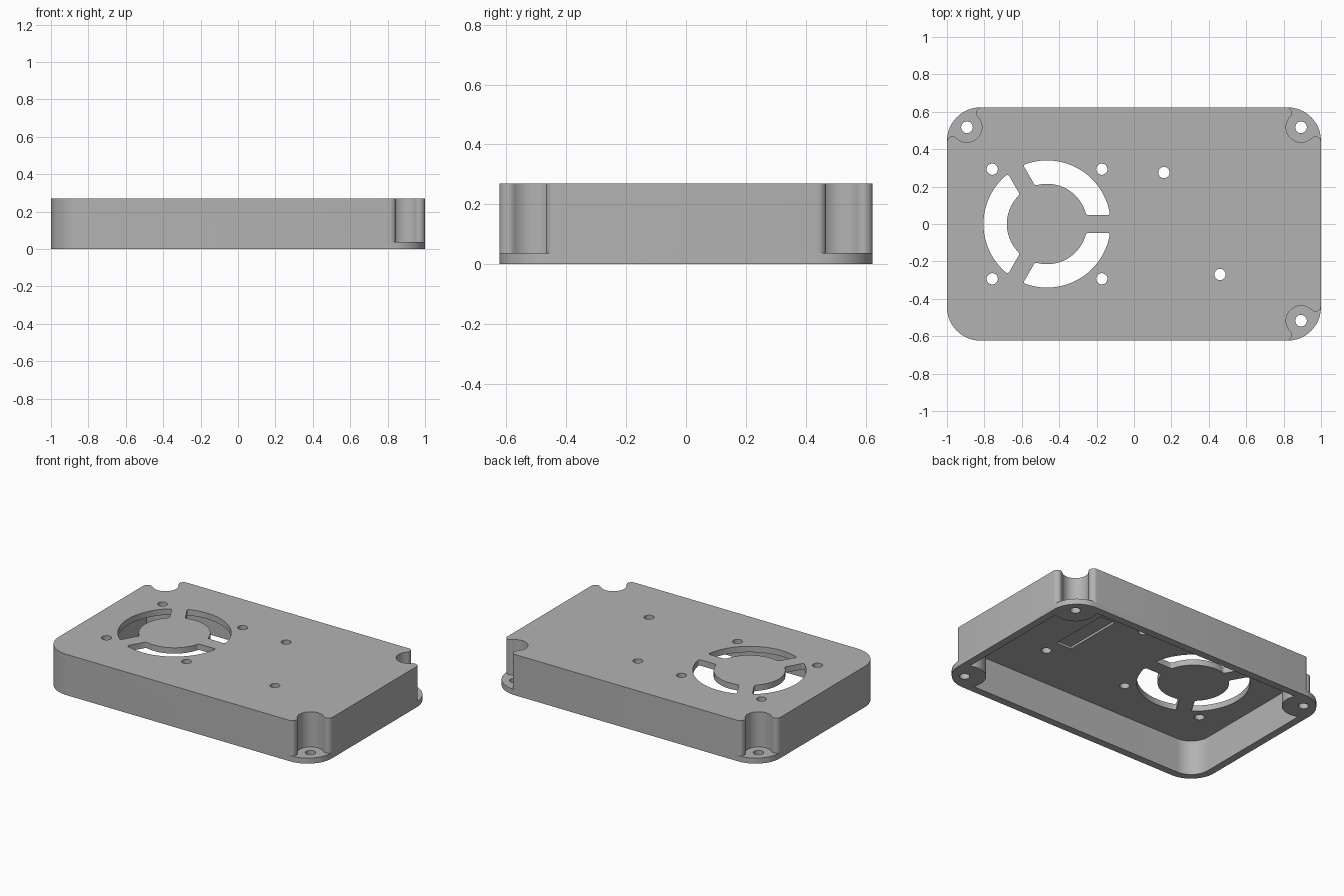
import bpy, bmesh
from math import sin, cos, asin, sqrt, radians, pi, atan2, degrees

if "Cube" in bpy.data.objects:
    bpy.data.objects.remove(bpy.data.objects["Cube"], do_unlink=True)

HX, HY, HEIGHT = 1.0, 0.624, 0.27
CORNER, WALL, CEILING, FLANGE = 0.18, 0.05, 0.231, 0.037
SCREW, NOTCH_R, NOSE_R = 0.107, 0.08, 0.03
NOTCHED = [(1, 1), (-1, 1), (1, -1)]
FAN_X, FAN_OUT, FAN_HUB, SPOKE = -0.465, 0.34, 0.215, 0.047


def arc(cx, cy, r, start, end, n=16):
    """Points along an arc, angles in degrees."""
    return [(cx + r * cos(radians(start + (end - start) * i / n)),
             cy + r * sin(radians(start + (end - start) * i / n))) for i in range(n + 1)]


def place(local, sx, sy):
    """Move corner-local points (distances in from the corner) to a box corner."""
    return [(sx * (HX - u), sy * (HY - v)) for u, v in local]


def outline(corner_shape):
    """Join four corner paths, each running from the y side to the x side, into a loop."""
    loop = []
    for sx, sy in [(1, 1), (1, -1), (-1, -1), (-1, 1)]:
        pts = place(corner_shape(sx, sy), sx, sy)
        loop += pts if sx * sy > 0 else pts[::-1]
    return loop


def prism(bm, pts, z0, z1, rounding=0):
    """Extrude a closed outline; optionally round its sharp upright edges."""
    part = bmesh.new()
    face = part.faces.new([part.verts.new((x, y, z0)) for x, y in pts])
    top = bmesh.ops.extrude_face_region(part, geom=[face])["geom"]
    bmesh.ops.translate(part, vec=(0, 0, z1 - z0),
                        verts=[g for g in top if isinstance(g, bmesh.types.BMVert)])
    bmesh.ops.recalc_face_normals(part, faces=part.faces)
    if rounding:
        edges = [e for e in part.edges
                 if abs(e.verts[0].co.z - e.verts[1].co.z) > 0.01
                 and e.calc_face_angle() > radians(40)]
        bmesh.ops.bevel(part, geom=edges, offset=rounding, segments=4,
                        profile=0.5, affect='EDGES')
    mesh = bpy.data.meshes.new("part")
    part.to_mesh(mesh)
    part.free()
    bm.from_mesh(mesh)
    bpy.data.meshes.remove(mesh)


def make_object(name, bm):
    mesh = bpy.data.meshes.new(name)
    bm.to_mesh(mesh)
    bm.free()
    obj = bpy.data.objects.new(name, mesh)
    bpy.context.collection.objects.link(obj)
    return obj


def cut(target, cutter):
    bpy.context.view_layer.objects.active = target
    mod = target.modifiers.new("cut", 'BOOLEAN')
    mod.operation, mod.solver, mod.object = 'DIFFERENCE', 'EXACT', cutter
    bpy.ops.object.modifier_apply(modifier=mod.name)
    bpy.data.objects.remove(cutter, do_unlink=True)


# Outer block with rounded corners
def outer_corner(sx, sy):
    return arc(CORNER, CORNER, CORNER, 270, 180)


def inner_corner(sx, sy):
    if (sx, sy) not in NOTCHED:
        return arc(CORNER, CORNER, CORNER - WALL, 270, 180)
    r = NOTCH_R + WALL
    a = degrees(asin((SCREW - WALL) / r))
    return arc(SCREW, SCREW, r, -a, 90 + a, 24)


bm = bmesh.new()
prism(bm, outline(outer_corner), 0, HEIGHT)
case = make_object("fan_case", bm)

# Open underside and scooped corners that leave the screw flanges
bm = bmesh.new()
prism(bm, outline(inner_corner), -0.1, CEILING)
nose_u = SCREW + sqrt((NOTCH_R + NOSE_R) ** 2 - (SCREW - NOSE_R) ** 2)
lean = degrees(atan2(SCREW - NOSE_R, SCREW - nose_u))
nose = arc(nose_u, NOSE_R, NOSE_R, 270, lean, 10)
scoop = arc(SCREW, SCREW, NOTCH_R, lean - 180, 270 - lean, 24)
far_nose = [(v, u) for u, v in reversed(nose)]
notch = nose + scoop[1:-1] + far_nose + [(-0.1, nose_u), (-0.1, -0.1), (nose_u, -0.1)]
for sx, sy in NOTCHED:
    prism(bm, place(notch, sx, sy), FLANGE, HEIGHT + 0.1)
cut(case, make_object("cavity_cutter", bm))

# Screw holes, fan vents and the shallow pocket under the lid
bm = bmesh.new()
for sx, sy in NOTCHED:
    x, y = place([(SCREW, SCREW)], sx, sy)[0]
    prism(bm, arc(x, y, 0.031, 0, 360, 32)[:-1], -0.1, 0.1)
lid_holes = [(FAN_X + i * 0.293, j * 0.293) for i in (-1, 1) for j in (-1, 1)]
for x, y in lid_holes + [(0.16, 0.275), (0.46, -0.27)]:
    prism(bm, arc(x, y, 0.03, 0, 360, 32)[:-1], 0.15, 0.35)
out_gap, hub_gap = (degrees(asin(SPOKE / r)) for r in (FAN_OUT, FAN_HUB))
for s in (0, 120, 240):
    vent = (arc(FAN_X, 0, FAN_OUT, s + out_gap, s + 120 - out_gap, 26)
            + arc(FAN_X, 0, FAN_HUB, s + 120 - hub_gap, s + hub_gap, 18))
    prism(bm, vent, 0.15, 0.35, rounding=0.012)
prism(bm, [(0.36, -0.16), (0.47, -0.16), (0.47, 0.25), (0.36, 0.25)], 0.2, CEILING + 0.015)
cut(case, make_object("hole_cutter", bm))

# Plain grey finish
grey = bpy.data.materials.new("grey_plastic")
grey.use_nodes = True
grey.diffuse_color = (0.45, 0.45, 0.45, 1)
grey.node_tree.nodes["Principled BSDF"].inputs["Base Color"].default_value = grey.diffuse_color
case.data.materials.clear()
case.data.materials.append(grey)
for poly in case.data.polygons:
    poly.material_index = 0

bpy.ops.object.select_all(action='DESELECT')
case.select_set(True)
bpy.context.view_layer.objects.active = case
bpy.ops.object.shade_smooth_by_angle(angle=radians(30))
